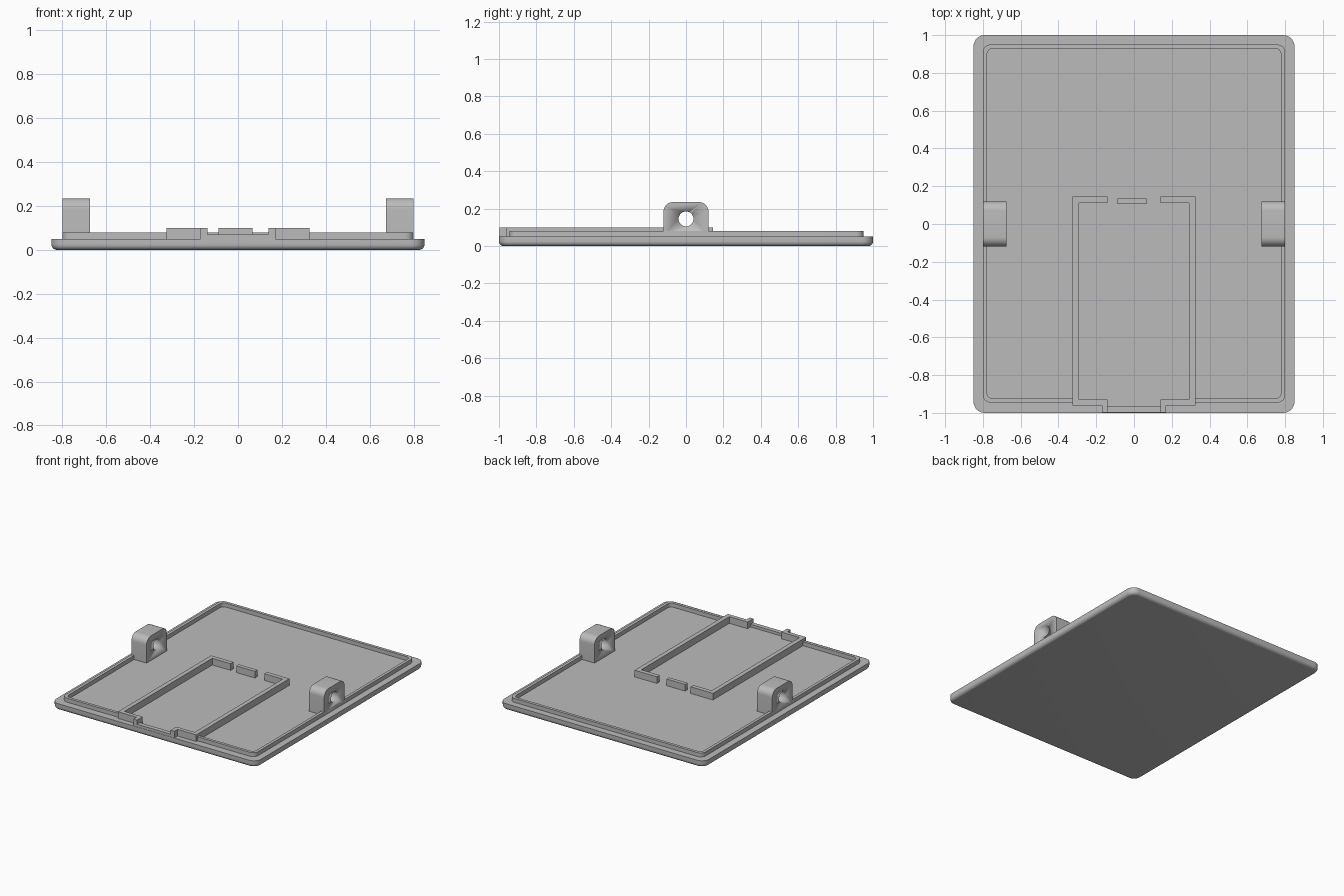
import bpy, bmesh
from math import sin, cos, pi, radians

if "Cube" in bpy.data.objects:
    bpy.data.objects.remove(bpy.data.objects["Cube"])

grey = bpy.data.materials.new("plain grey")
grey.use_nodes = True
colour = (0.5, 0.5, 0.5, 1)
grey.diffuse_color = colour
grey.node_tree.nodes["Principled BSDF"].inputs["Base Color"].default_value = colour

FLOOR, FRAME_TOP = 0.05, 0.10


def finish(name, bm, smooth=True):
    bmesh.ops.recalc_face_normals(bm, faces=bm.faces)
    mesh = bpy.data.meshes.new(name)
    bm.to_mesh(mesh)
    bm.free()
    mesh.materials.append(grey)
    obj = bpy.data.objects.new(name, mesh)
    bpy.context.collection.objects.link(obj)
    if smooth:
        bpy.ops.object.select_all(action='DESELECT')
        obj.select_set(True)
        bpy.context.view_layer.objects.active = obj
        bpy.ops.object.shade_smooth_by_angle(angle=radians(35))
    return obj


def rounded_rect(x0, x1, y0, y1, r, steps=8):
    """Corner arcs, counter-clockwise from the front left-hand (+x) corner."""
    points = []
    corners = [(x1 - r, y0 + r), (x1 - r, y1 - r), (x0 + r, y1 - r), (x0 + r, y0 + r)]
    for k, (cx, cy) in enumerate(corners):
        for i in range(steps + 1):
            a = (k - 1 + i / steps) * pi / 2
            points.append((cx + r * cos(a), cy + r * sin(a)))
    return points


def skin(name, loops, closed_path=True):
    """Join matching loops; cap the first and last, or join them into a ring section."""
    bm = bmesh.new()
    rings = [[bm.verts.new(p) for p in loop] for loop in loops]
    n = len(rings[0])
    pairs = list(zip(rings, rings[1:]))
    if not closed_path:
        pairs.append((rings[-1], rings[0]))
    for a, b in pairs:
        for i in range(n if closed_path else n - 1):
            j = (i + 1) % n
            bm.faces.new((a[i], a[j], b[j], b[i]))
    if closed_path:
        bm.faces.new(rings[0])
        bm.faces.new(rings[-1])
    else:
        for end in (0, -1):
            bm.faces.new([ring[end] for ring in rings])
    return finish(name, bm)


def box(name, x0, x1, y0, y1, z0, z1):
    bm = bmesh.new()
    bmesh.ops.create_cube(bm, size=1)
    for v in bm.verts:
        v.co = (x1 if v.co.x > 0 else x0, y1 if v.co.y > 0 else y0, z1 if v.co.z > 0 else z0)
    return finish(name, bm, False)


# Base plate with a rounded lower edge
loops = []
edge = [(0.025 * (1 - sin(a)), 0.025 * (1 - cos(a))) for a in (i * pi / 12 for i in range(7))]
for inset, z in edge + [(0, FLOOR)]:
    outline = rounded_rect(-0.85 + inset, 0.85 - inset, -1 + inset, 1 - inset, 0.06 - inset)
    loops.append([(x, y, z) for x, y in outline])
skin("base_plate", loops)

# Raised rim, open at the front between the frame ends
loops = []
for inset, z in [(0, 0.045), (0, 0.08), (0.022, 0.08), (0.022, 0.045)]:
    y0 = -0.945 + inset
    outline = rounded_rect(-0.8 + inset, 0.8 - inset, y0, 0.95 - inset, 0.04 - inset / 2)
    outline = [(0.31, y0)] + outline + [(-0.31, y0)]
    loops.append([(x, y, z) for x, y in outline])
skin("rim", loops, closed_path=False)

# Compartment frame with open gaps at its two ends
for side, s in (("left", 1), ("right", -1)):
    def part(name, a, b, y0, y1, z1=FRAME_TOP):
        box(f"{side}_{name}", min(s * a, s * b), max(s * a, s * b), y0, y1, 0.045, z1)
    part("frame_wall", 0.292, 0.325, -0.96, 0.145)
    part("frame_back", 0.14, 0.292, 0.112, 0.145)
    part("frame_front", 0.14, 0.292, -0.96, -0.93)
    part("frame_tab", 0.14, 0.17, -0.998, -0.96)
box("frame_clip", -0.088, 0.066, 0.106, 0.136, 0.045, FRAME_TOP)
box("front_sill", -0.14, 0.14, -0.998, -0.965, 0.045, 0.07)

# Side lugs with rounded tops and a round hole through each
for side, s in (("left", 1), ("right", -1)):
    profile = rounded_rect(-0.12, 0.12, 0, 0.235, 0.05)
    profile = [(0.12, 0.045)] + profile[9:27] + [(-0.12, 0.045)]
    lug = skin(f"{side}_lug", [[(s * x, y, z) for y, z in profile] for x in (0.675, 0.8)])
    hole = skin(f"{side}_hole_cutter", [
        [(s * x, 0.04 * cos(i * pi / 16), 0.145 + 0.04 * sin(i * pi / 16)) for i in range(32)]
        for x in (0.6, 0.9)])
    hole.hide_render = True
    hole.hide_viewport = True
    cut = lug.modifiers.new("hole", 'BOOLEAN')
    cut.operation, cut.object, cut.solver = 'DIFFERENCE', hole, 'EXACT'
